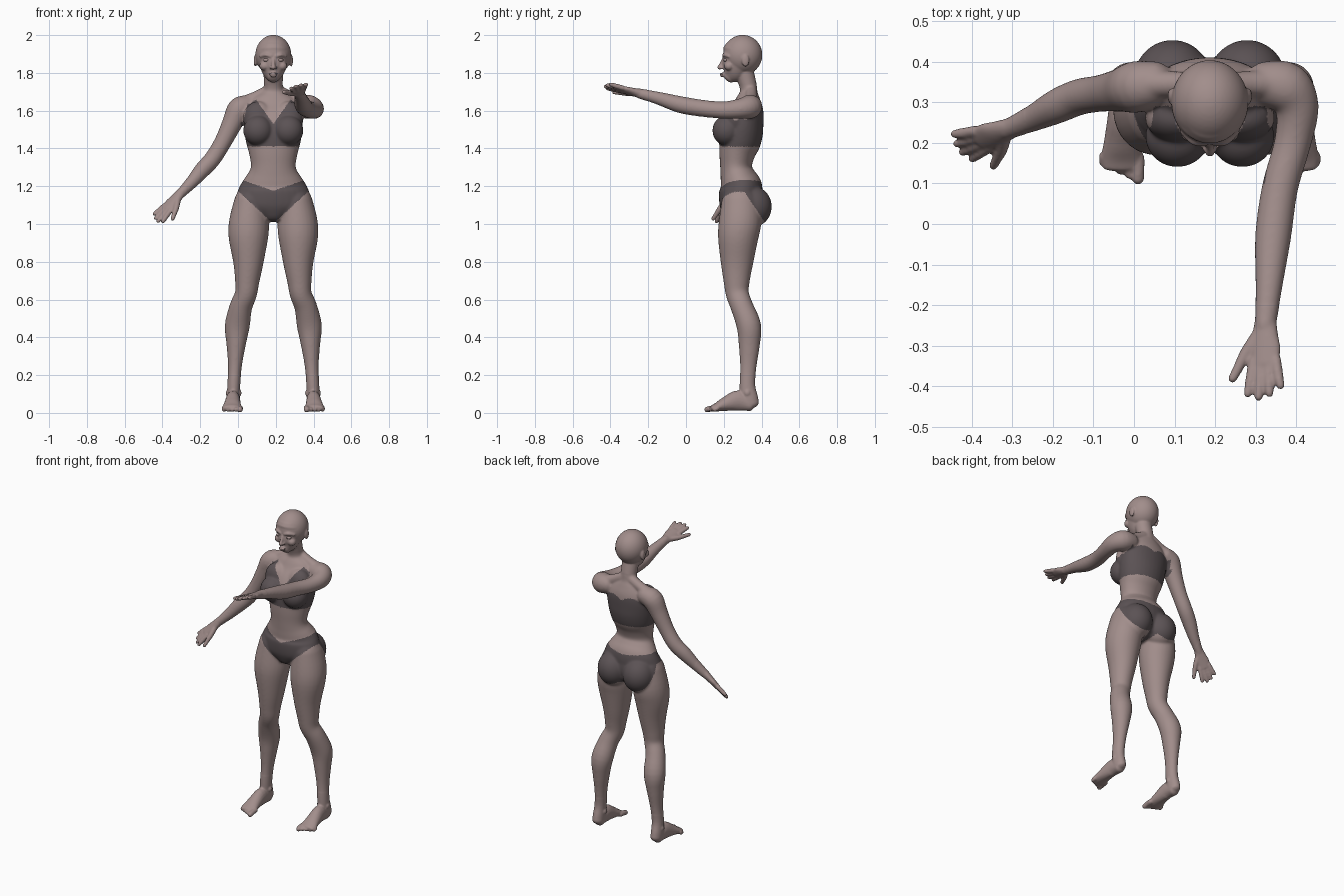
import bpy, bmesh, math
from mathutils import Vector, Matrix

cube = bpy.data.objects.get("Cube")
if cube:
    bpy.data.objects.remove(cube, do_unlink=True)

MID = 0.187          # x of the body's own mirror plane
SIDES = (-1, 1)
AX, AY, AZ = Vector((1, 0, 0)), Vector((0, 1, 0)), Vector((0, 0, 1))


def material(name, colour):
    m = bpy.data.materials.new(name)
    m.use_nodes = True
    m.diffuse_color = (*colour, 1)
    bsdf = next(n for n in m.node_tree.nodes if n.type == 'BSDF_PRINCIPLED')
    bsdf.inputs["Base Color"].default_value = (*colour, 1)
    bsdf.inputs["Roughness"].default_value = 0.7
    return m


skin = material("skin", (.36, .27, .26))
fabric = material("dark fabric", (.105, .085, .09))
bm = bmesh.new()


def spline(rows, steps=4):
    """Catmull-Rom through rows of numbers."""
    rows = [Vector(r) for r in rows]
    out = []
    for i in range(len(rows) - 1):
        b, c = rows[i], rows[i + 1]
        a, d = rows[max(i - 1, 0)], rows[min(i + 2, len(rows) - 1)]
        for k in range(steps):
            t = k / steps
            out.append(b + (c - a) * (t / 2) + (a * 2 - b * 5 + c * 4 - d) * (t * t / 2)
                       + (b * 3 - a - c * 3 + d) * (t ** 3 / 2))
    return out + [rows[-1]]


def limb(rows, ref=AX, cap=1.0, sides=20):
    """Closed tube; each row is x, y, z, radius along ref, other radius."""
    pts = spline([r if len(r) == 5 else (*r, r[-1]) for r in rows])
    pos = [Vector(p[:3]) for p in pts]
    rings = []

    def ring(i, push=0.0, scale=1.0):
        t = (pos[min(i + 1, len(pos) - 1)] - pos[max(i - 1, 0)]).normalized()
        u = (ref - t * ref.dot(t)).normalized()
        v = t.cross(u)
        c = pos[i] + t * push
        rings.append([bm.verts.new(c + u * (math.cos(a) * pts[i][3] * scale)
                                   + v * (math.sin(a) * pts[i][4] * scale))
                      for a in (math.tau * k / sides for k in range(sides))])

    last = len(pts) - 1
    angles = [math.radians(a) for a in (80, 55, 28)]
    for a in angles:
        ring(0, -math.sin(a) * min(pts[0][3:]) * cap, math.cos(a))
    for i in range(len(pts)):
        ring(i)
    for a in reversed(angles):
        ring(last, math.sin(a) * min(pts[last][3:]) * cap, math.cos(a))
    for lo, hi in zip(rings, rings[1:]):
        for k in range(sides):
            n = (k + 1) % sides
            bm.faces.new((lo[k], lo[n], hi[n], hi[k]))
    bm.faces.new(rings[0][::-1])
    bm.faces.new(rings[-1])


def blob(centre, radii):
    bmesh.ops.create_icosphere(bm, subdivisions=4, radius=1,
                               matrix=Matrix.Translation(centre) @ Matrix.Diagonal((*radii, 1)))


def column(rows, offset=0.0, cap=0.4):
    """Upright limb; rows are z, centre y, x radius, y radius."""
    limb([(MID + offset, y, z, rx, ry) for z, y, rx, ry in rows], cap=cap, sides=32)


# Torso and neck
column([(1.05, .3, .1, .1), (1.1, .295, .2, .115), (1.15, .29, .196, .116), (1.2, .29, .178, .112),
        (1.25, .275, .146, .095), (1.3, .265, .119, .084), (1.37, .27, .128, .095),
        (1.44, .285, .146, .112), (1.52, .3, .156, .112), (1.6, .323, .152, .09),
        (1.66, .33, .115, .065), (1.69, .333, .07, .05)])
column([(1.63, .34, .07, .055), (1.69, .333, .056, .047), (1.73, .329, .05, .046), (1.8, .31, .052, .05)])

# Head and jaw
blob((MID, .3, 1.895), (.095, .104, .106))
column([(1.775, .225, .03, .034), (1.8, .247, .055, .063), (1.84, .267, .073, .079),
        (1.875, .277, .083, .079), (1.92, .285, .085, .088)], cap=.6)

# Nose and lips
limb([(MID, .2, 1.875, .009), (MID, .187, 1.848, .009), (MID, .177, 1.829, .012)])
blob((MID, .19, 1.795), (.024, .012, .006))
blob((MID, .192, 1.784), (.019, .012, .006))

# Paired features of the head, trunk and legs
for s in SIDES:
    def X(dx):
        return MID + s * dx
    # Nostrils, brows, cheeks and ears
    blob((X(.011), .188, 1.826), (.009, .01, .008))
    limb([(X(.014), .198, 1.888, .008), (X(.04), .203, 1.895, .009), (X(.066), .226, 1.888, .008)], AZ)
    blob((X(.047), .228, 1.836), (.026, .026, .024))
    blob((X(.095), .315, 1.865), (.009, .02, .032))
    # Shoulder slope, chest and seat
    limb([(X(.03), .345, 1.705, .03), (X(.09), .345, 1.672, .032), (X(.15), .345, 1.645, .036)], AY)
    blob((X(.08), .262, 1.56), (.08, .06, .09))
    blob((X(.08), .216, 1.495), (.079, .076, .08))
    blob((X(.092), .35, 1.092), (.098, .104, .11))
    # Leg
    limb([(X(.12), .29, 1.13, .085, .1), (X(.128), .287, 1.02, .105, .112), (X(.132), .276, .93, .105, .107),
          (X(.132), .27, .8, .081, .087), (X(.138), .268, .7, .065, .07), (X(.145), .272, .63, .058, .061),
          (X(.172), .297, .56, .06, .06), (X(.191), .333, .46, .066, .065), (X(.197), .335, .36, .051, .056),
          (X(.203), .33, .25, .037, .044), (X(.209), .325, .15, .034, .041), (X(.212), .333, .08, .035, .048),
          (X(.212), .342, .045, .034, .046)], cap=.7, sides=28)
    # Foot, ankle bones and toes
    limb([(X(.212), .345, .042, .033, .035), (X(.213), .28, .065, .037, .055), (X(.216), .21, .047, .044, .038),
          (X(.218), .165, .031, .05, .024), (X(.218), .14, .025, .048, .017)], cap=.6)
    for side in SIDES:
        blob((X(.21 + side * .03), .325, .105), (.012, .017, .018))
    for i in range(5):
        r = .016 if i == 0 else .0125
        dx = .177 + .021 * i
        limb([(X(dx), .165, .026, r), (X(dx), .14 + .007 * i, .024, r), (X(dx), .113 + .01 * i, .018, r)], sides=12)


def hand(wrist, tip, thumb_side):
    """Palm, four fingers and a thumb reaching from wrist to tip."""
    wrist = Vector(wrist)
    d = (Vector(tip) - wrist).normalized()
    s = Vector(thumb_side)
    s = (s - d * s.dot(d)).normalized()
    n = d.cross(s)

    def at(along, across, lift=0.0):
        return wrist + d * along + s * across + n * lift

    limb([(*at(-.02, 0), .026, .024), (*at(.025, 0), .033, .021),
          (*at(.06, 0), .04, .018), (*at(.1, 0), .036, .015)], s, .5)
    for i, length in enumerate((.078, .088, .08, .062)):
        k = 1.5 - i
        limb([(*at(.088, k * .019), .0135), (*at(.1 + length * .5, k * .024), .013),
              (*at(.092 + length, k * .028), .0105)], n, sides=12)
    limb([(*at(.02, .014), .018), (*at(.065, .047), .0155),
          (*at(.1, .066), .013), (*at(.13, .082), .011)], n, sides=12)


# Lowered right arm
limb([(.045, .345, 1.625, .058), (.005, .338, 1.605, .064), (-.032, .33, 1.53, .054), (-.082, .322, 1.43, .046),
      (-.135, .313, 1.345, .045), (-.19, .29, 1.285, .043), (-.25, .26, 1.215, .033), (-.315, .232, 1.15, .024)], AY)
hand((-.315, .232, 1.15), (-.45, .18, 1.0), (.6, -.65, -.35))

# Raised left arm
limb([(.33, .345, 1.625, .058), (.375, .335, 1.62, .064), (.402, .285, 1.61, .054), (.391, .2, 1.603, .046),
      (.36, .09, 1.612, .045), (.343, -.03, 1.632, .045), (.333, -.15, 1.667, .034), (.324, -.25, 1.692, .026)], AZ)
hand((.324, -.25, 1.692), (.32, -.445, 1.737), (-.95, 0, -.3))

# Fuse the parts into one smooth body
bmesh.ops.recalc_face_normals(bm, faces=bm.faces)
mesh = bpy.data.meshes.new("body")
bm.to_mesh(mesh)
bm.free()
body = bpy.data.objects.new("body", mesh)
bpy.context.collection.objects.link(body)
bpy.context.view_layer.objects.active = body
body.select_set(True)
fuse = body.modifiers.new("fuse", 'REMESH')
fuse.mode = 'VOXEL'
fuse.voxel_size = .005
fuse.use_smooth_shade = True
soften = body.modifiers.new("soften", 'SMOOTH')
soften.iterations = 4
for name in ("fuse", "soften"):
    bpy.ops.object.modifier_apply(modifier=name)

# Blend the joints more strongly, leaving face, hands and feet crisp
group = body.vertex_groups.new(name="joints")
group.add([v.index for v in body.data.vertices
           if .2 < v.co.z < 1.74 and v.co.x > -.27 and v.co.y > -.2], 1.0, 'REPLACE')
blend = body.modifiers.new("blend", 'SMOOTH')
blend.iterations = 22
blend.vertex_group = "joints"
bpy.ops.object.modifier_apply(modifier="blend")


def in_top(p, dx):
    if not (1.41 < p.z < 1.66 and dx < .172 and p.y > .1):
        return False
    if p.z > 1.54 and dx > .16 - (p.z - 1.54) * .25:
        return False
    if p.y < .29:
        return p.z < 1.53 + 1.4 * dx
    return p.z < 1.58 + .025 * abs(math.sin(dx * 24))


def in_briefs(p, dx):
    if dx > .26 or not 1.0 < p.z < 1.24:
        return False
    waist = 1.235 - (.06 if p.y < .28 else .015) * max(0, 1 - dx / .17)
    leg_front = 1.03 + .92 * (dx - .03)
    leg_back = 1.17 - 1.5 * (p.y - .31)
    return min(leg_front, leg_back, 1.17) < p.z < waist


# Colour the two garments by region
body.data.materials.clear()
body.data.materials.append(skin)
body.data.materials.append(fabric)
for f in body.data.polygons:
    dx = abs(f.center.x - MID)
    f.material_index = int(in_top(f.center, dx) or in_briefs(f.center, dx))
    f.use_smooth = True

# Eyes
for s, name in zip(SIDES, ("right_eye", "left_eye")):
    bpy.ops.mesh.primitive_uv_sphere_add(segments=20, ring_count=12, radius=1,
                                         location=(MID + s * .036, .211, 1.868))
    eye = bpy.context.object
    eye.name = name
    eye.scale = (.017, .013, .01)
    eye.data.materials.append(skin)
    bpy.ops.object.shade_smooth()
